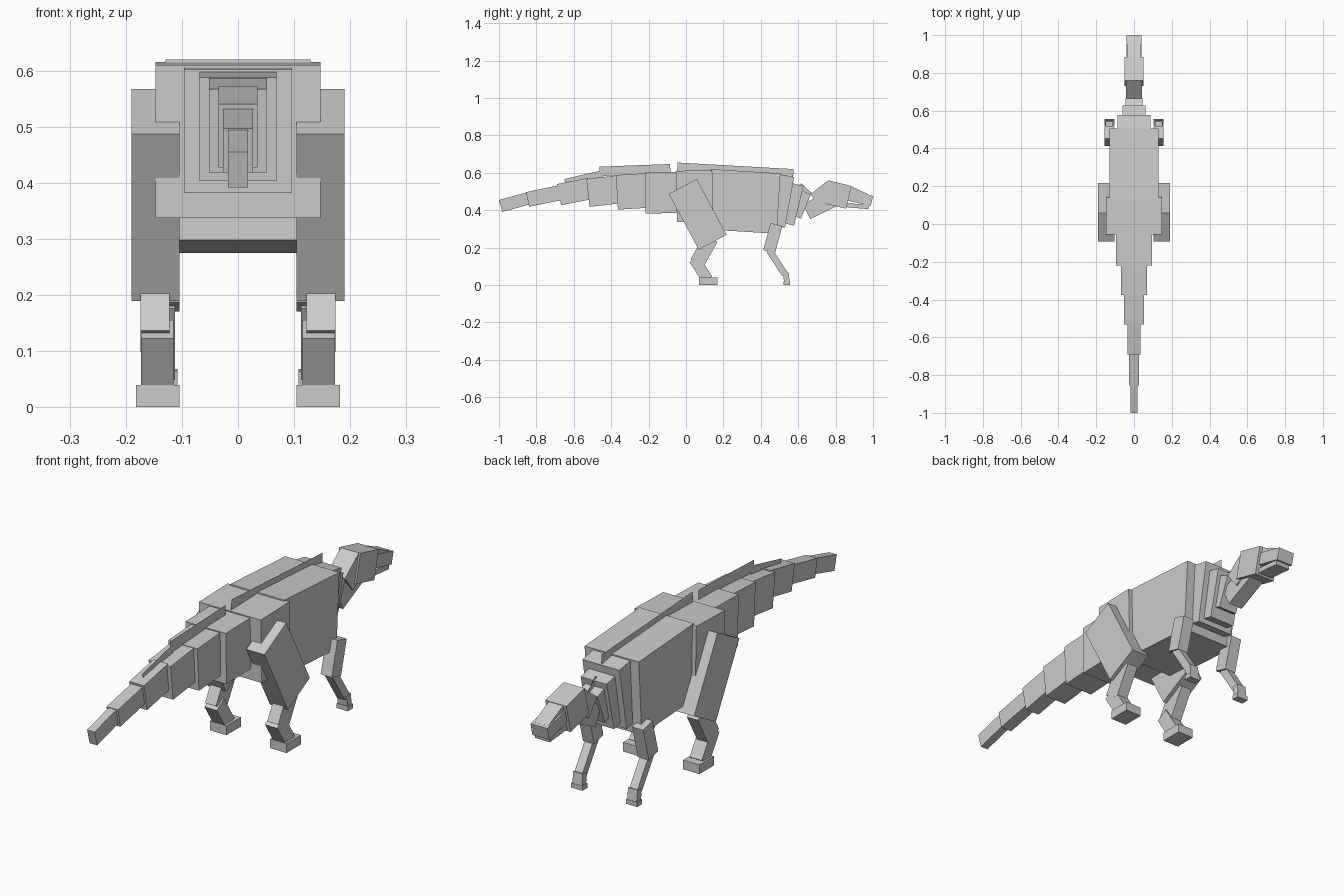
import bpy
from mathutils import Vector

if "Cube" in bpy.data.objects:
    bpy.data.objects.remove(bpy.data.objects["Cube"])


def side_corners(p0, p1, depth):
    # rectangle hanging to the right of the edge p0 -> p1 in the y/z plane
    a, b = Vector(p0), Vector(p1)
    d = (b - a).normalized()
    n = Vector((d.y, -d.x)) * depth
    return [a, b, b + n, a + n]


def make(name, verts, faces):
    me = bpy.data.meshes.new(name)
    me.from_pydata(verts, [], faces)
    ob = bpy.data.objects.new(name, me)
    bpy.context.collection.objects.link(ob)
    return ob


def box(name, p0, p1, depth, x0, x1):
    c = side_corners(p0, p1, depth)
    verts = [(x, q.x, q.y) for x in (x0, x1) for q in c]
    faces = [(0, 1, 2, 3), (7, 6, 5, 4), (0, 4, 5, 1),
             (1, 5, 6, 2), (2, 6, 7, 3), (3, 7, 4, 0)]
    return make(name, verts, faces)


def plate(name, p0, p1, depth):
    c = side_corners(p0, p1, depth)
    return make(name, [(0, q.x, q.y) for q in c], [(0, 1, 2, 3)])


# spine parts: name, top edge back, top edge front, depth, half width
spine = [
    ("tail_tip", (-1.0, .455), (-.845, .497), .066, .018),
    ("tail_5", (-.855, .497), (-.685, .532), .08, .027),
    ("tail_4", (-.69, .54), (-.525, .572), .115, .035),
    ("tail_3", (-.533, .567), (-.372, .586), .15, .052),
    ("tail_2", (-.375, .588), (-.21, .598), .185, .069),
    ("tail_base", (-.22, .602), (-.04, .606), .22, .096),
    ("hips", (-.055, .61), (.14, .615), .273, .147),
    ("torso", (.131, .62), (.505, .597), .323, .129),
    ("shoulders", (.50, .592), (.578, .578), .275, .088),
    ("neck_base", (.565, .545), (.628, .53), .218, .062),
    ("neck_middle", (.61, .508), (.667, .485), .14, .045),
    ("neck_front", (.625, .434), (.78, .509), .09, .035),
    ("nape", (.665, .485), (.76, .56), .09, .043),
    ("head", (.76, .56), (.885, .53), .125, .05),
    ("nose_ridge", (.88, .53), (.985, .48), .045, .034),
    ("upper_jaw", (.865, .508), (1.0, .476), .055, .04),
    ("lower_jaw", (.73, .45), (.977, .428), .022, .035),
]
for name, p0, p1, h, w in spine:
    box(name, p0, p1, h, -w, w)

# paper-thin back crests
plate("torso_crest", (-.045, .655), (.575, .62), .05)
plate("tail_crest_front", (-.462, .633), (-.085, .647), .05)
plate("tail_crest_back", (-.65, .567), (-.45, .613), .05)
plate("neck_crest", (.615, .545), (.675, .49), .04)

# leg parts: name, edge start, edge end, depth, inner x, outer x
legs = [
    ("thigh", (-.092, .487), (.057, .567), .338, .104, .19),
    ("shin", (.168, .23), (.094, .098), .08, .122, .174),
    ("ankle", (.07, .155), (.14, .045), .06, .115, .173),
    ("hind_foot", (.07, .04), (.168, .04), .04, .104, .182),
    ("upper_arm", (.452, .332), (.515, .315), .15, .104, .157),
    ("forearm", (.46, .195), (.543, .068), .035, .112, .15),
    ("wrist", (.548, .068), (.555, .015), .03, .108, .153),
    ("fore_foot", (.522, .02), (.556, .02), .02, .104, .157),
]
for name, p0, p1, h, xi, xo in legs:
    box(name + "_right", p0, p1, h, xi, xo)
    box(name + "_left", p0, p1, h, -xo, -xi)

# consistent outward normals
import bmesh
for ob in bpy.context.collection.objects:
    bm = bmesh.new()
    bm.from_mesh(ob.data)
    bmesh.ops.recalc_face_normals(bm, faces=bm.faces)
    bm.to_mesh(ob.data)
    bm.free()
